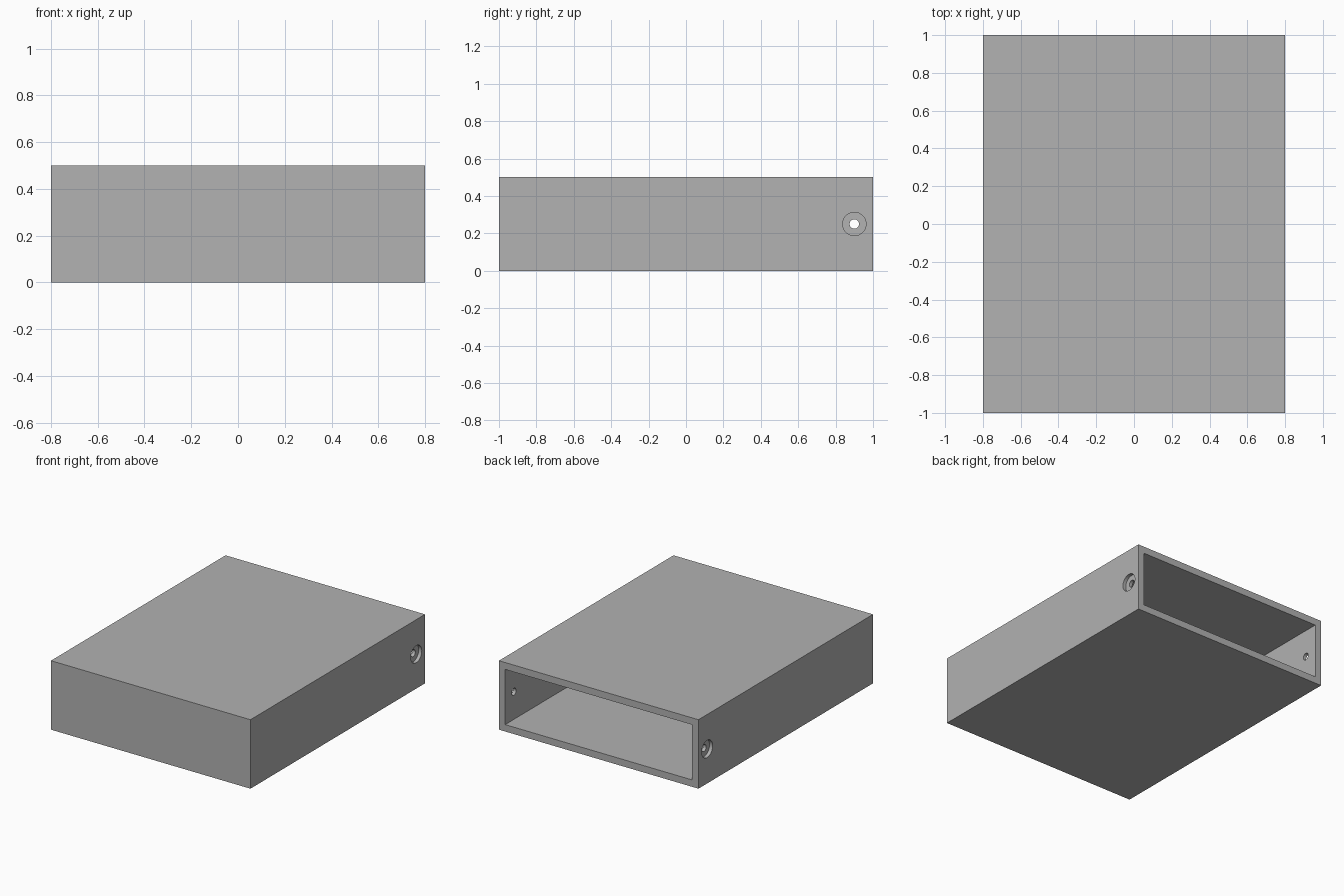
import bpy
import math

WIDTH, DEPTH, HEIGHT, WALL = 1.6, 2.0, 0.5, 0.05
HOLE_Y, HOLE_Z = 0.9, HEIGHT / 2

default = bpy.data.objects.get("Cube")
if default:
    bpy.data.objects.remove(default, do_unlink=True)

grey = bpy.data.materials.new("plain grey")
grey.use_nodes = True
colour = (0.445, 0.445, 0.445, 1)
grey.diffuse_color = colour
grey.node_tree.nodes["Principled BSDF"].inputs["Base Color"].default_value = colour


def box(name, size, centre):
    bpy.ops.mesh.primitive_cube_add(size=1, location=centre)
    obj = bpy.context.object
    obj.name = name
    obj.scale = size
    bpy.ops.object.transform_apply(location=True, rotation=True, scale=True)
    obj.data.materials.append(grey)
    return obj


def side_drill(name, radius, length, x):
    bpy.ops.mesh.primitive_cylinder_add(
        vertices=48, radius=radius, depth=length,
        location=(x, HOLE_Y, HOLE_Z), rotation=(0, math.pi / 2, 0))
    obj = bpy.context.object
    obj.name = name
    obj.data.materials.append(grey)
    return obj


def cut(target, cutter):
    mod = target.modifiers.new(cutter.name, 'BOOLEAN')
    mod.operation = 'DIFFERENCE'
    mod.solver = 'EXACT'
    mod.object = cutter
    bpy.context.view_layer.objects.active = target
    bpy.ops.object.modifier_apply(modifier=mod.name)
    bpy.data.objects.remove(cutter, do_unlink=True)


# Sleeve body, closed at the front
body = box("sleeve_body", (WIDTH, DEPTH, HEIGHT), (0, 0, HEIGHT / 2))

# Cavity, open at the back
cut(body, box("cavity", (WIDTH - 2 * WALL, DEPTH, HEIGHT - 2 * WALL),
              (0, WALL, HEIGHT / 2)))

# Screw hole through both side walls, with a counterbore on each outer face
cut(body, side_drill("screw_hole", 0.025, 2 * WIDTH, 0))
for side in (-1, 1):
    cut(body, side_drill("counterbore", 0.0625, WALL, side * WIDTH / 2))

# Round the hole walls, keep all edges crisp
bpy.ops.object.select_all(action='DESELECT')
body.select_set(True)
bpy.context.view_layer.objects.active = body
bpy.ops.object.shade_smooth_by_angle(angle=math.radians(30))
